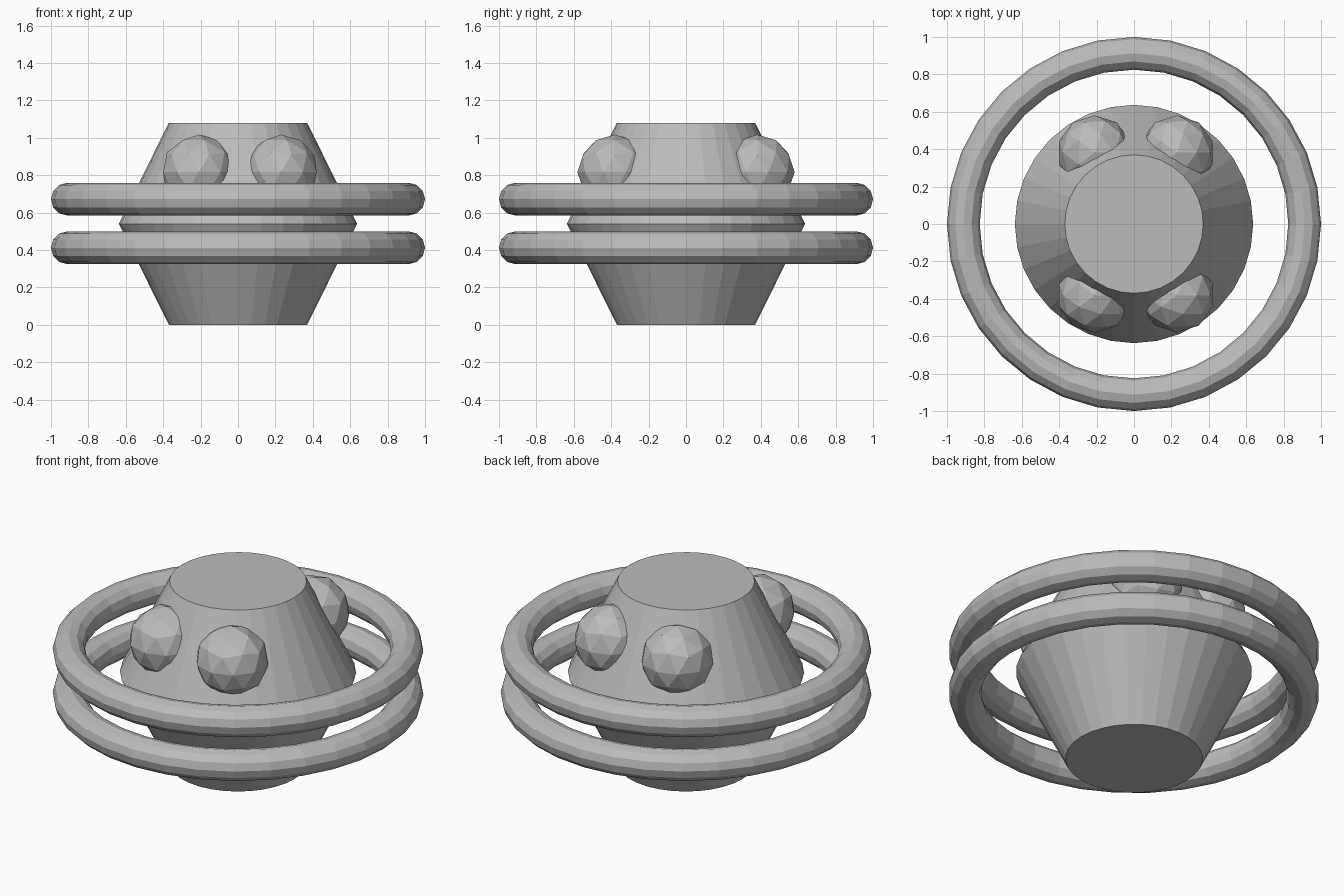
import bpy
import bmesh

if "Cube" in bpy.data.objects:
    bpy.data.objects.remove(bpy.data.objects["Cube"])

grey = bpy.data.materials.new("plain_grey")
grey.diffuse_color = (0.5, 0.5, 0.5, 1)
grey.use_nodes = True
grey.node_tree.nodes["Principled BSDF"].inputs["Base Color"].default_value = grey.diffuse_color


def finish(obj, name):
    obj.name = name
    obj.data.materials.clear()
    obj.data.materials.append(grey)
    return obj


# Body: two cones joined at their wide ends, closed by flat caps
def double_cone(name, r_end, r_mid, height, sides=32):
    bm = bmesh.new()
    for z, rot in ((height, 0), (0, 1)):
        r1, r2 = (r_end, r_mid) if rot else (r_mid, r_end)
        part = bmesh.ops.create_cone(bm, cap_ends=True, segments=sides,
                                     radius1=r1, radius2=r2, depth=height / 2)
        centre = height / 4 if rot else height * 3 / 4
        bmesh.ops.translate(bm, verts=part["verts"], vec=(0, 0, centre))
    # remove the hidden inner caps and weld the waist
    inner = [f for f in bm.faces if len(f.verts) > 4
             and abs(f.calc_center_median().z - height / 2) < 0.01]
    bmesh.ops.delete(bm, geom=inner, context='FACES_ONLY')
    bmesh.ops.remove_doubles(bm, verts=bm.verts, dist=0.001)
    bmesh.ops.recalc_face_normals(bm, faces=bm.faces)
    mesh = bpy.data.meshes.new(name)
    bm.to_mesh(mesh)
    bm.free()
    obj = bpy.data.objects.new(name, mesh)
    bpy.context.collection.objects.link(obj)
    return finish(obj, name)


double_cone("body", 0.37, 0.637, 1.08)

# Two floating rings around the waist
for name, z in (("upper_ring", 0.672), ("lower_ring", 0.412)):
    bpy.ops.mesh.primitive_torus_add(major_segments=32, minor_segments=12,
                                     major_radius=0.9125, minor_radius=0.0875,
                                     location=(0, 0, z))
    finish(bpy.context.object, name)

# Four faceted domes set into the upper slope, two in front and two behind
for side, y in (("front", -0.381), ("back", 0.381)):
    for hand, x in (("left", -0.21), ("right", 0.23)):
        bpy.ops.mesh.primitive_ico_sphere_add(subdivisions=2, radius=0.2,
                                              location=(x, y, 0.817))
        finish(bpy.context.object, f"{side}_{hand}_dome")
